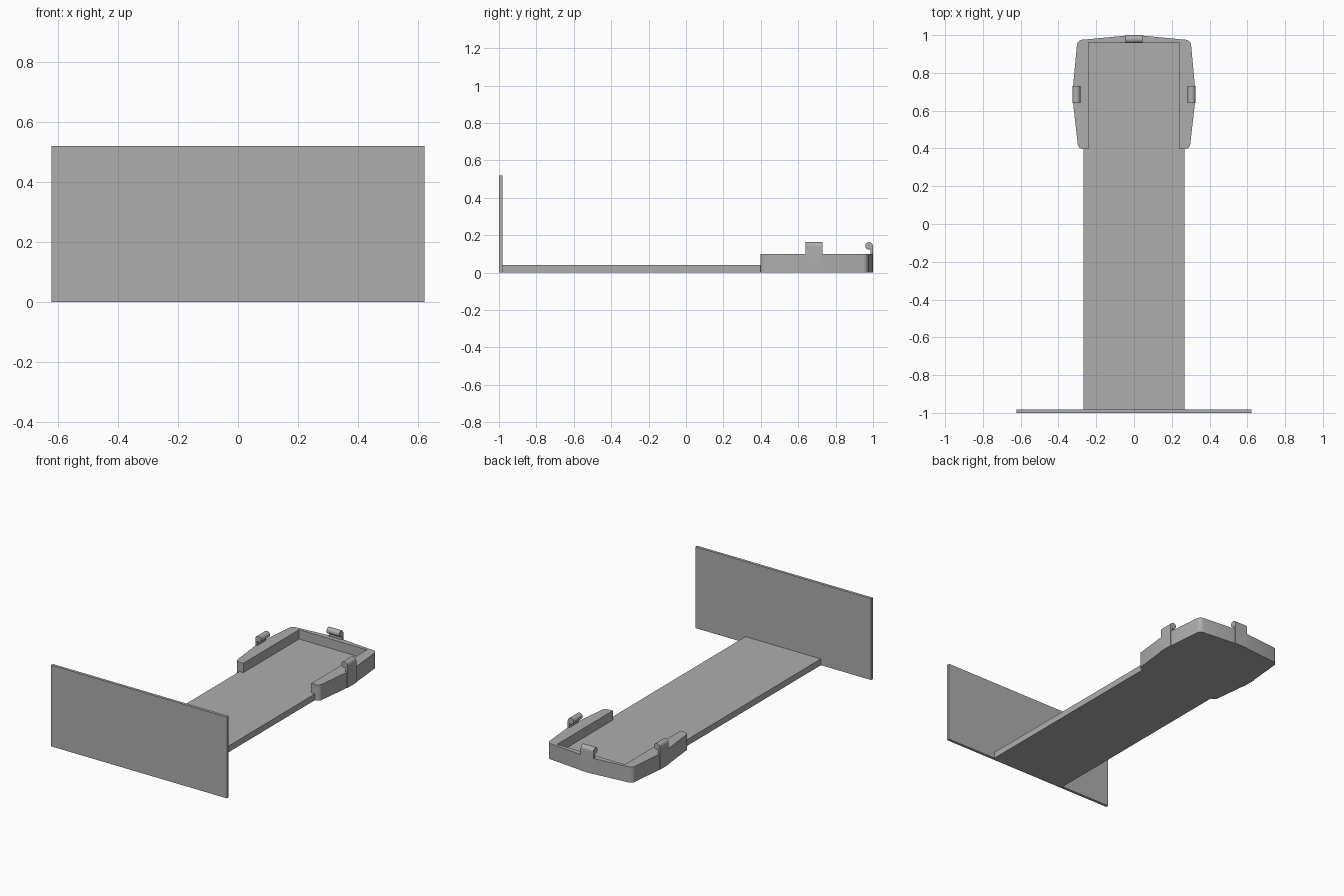
import bpy
import bmesh
from math import pi, sin, cos, radians
from mathutils import Matrix, Vector

if "Cube" in bpy.data.objects:
    bpy.data.objects.remove(bpy.data.objects["Cube"], do_unlink=True)

grey = bpy.data.materials.new("plain grey")
grey.use_nodes = True
colour = (0.42, 0.42, 0.42, 1)
grey.diffuse_color = colour
grey.node_tree.nodes["Principled BSDF"].inputs["Base Color"].default_value = colour


def finish(name, bm, smooth=False):
    bmesh.ops.recalc_face_normals(bm, faces=bm.faces)
    mesh = bpy.data.meshes.new(name)
    bm.to_mesh(mesh)
    bm.free()
    mesh.materials.append(grey)
    obj = bpy.data.objects.new(name, mesh)
    bpy.context.collection.objects.link(obj)
    if smooth:
        bpy.ops.object.select_all(action="DESELECT")
        obj.select_set(True)
        bpy.context.view_layer.objects.active = obj
        bpy.ops.object.shade_smooth_by_angle(angle=radians(30))
    return obj


def box(name, lo, hi):
    lo, hi = Vector(lo), Vector(hi)
    bm = bmesh.new()
    bmesh.ops.create_cube(bm, size=1)
    for v in bm.verts:
        v.co = (lo + hi) / 2 + v.co * (hi - lo)
    return finish(name, bm)


def prism(points, along):
    """Extrude a closed outline into a solid."""
    bm = bmesh.new()
    face = bm.faces.new([bm.verts.new(p) for p in points])
    extruded = bmesh.ops.extrude_face_region(bm, geom=[face])["geom"]
    moved = [g for g in extruded if isinstance(g, bmesh.types.BMVert)]
    bmesh.ops.translate(bm, verts=moved, vec=along)
    return bm


# Upright panel and long flat tongue
box("front_panel", (-0.622, -1, 0), (0.622, -0.982, 0.52))
box("base_plate", (-0.267, -0.985, 0), (0.267, 0.97, 0.04))

# U-shaped rim, open towards the panel, with rounded outer corners
half = [(0.24, 0.96), (0.24, 0.397), (0.295, 0.397), (0.322, 0.635),
        (0.322, 0.735), (0.3, 0.973), (0.045, 0.997)]
outline = half + [(-x, y) for x, y in reversed(half)]
bm = prism([(x, y, 0) for x, y in outline], (0, 0, 0.1))
corners = [e for e in bm.edges
           if abs(e.verts[0].co.z - e.verts[1].co.z) > 0.05
           and 0.28 < abs(e.verts[0].co.x) < 0.31]
bmesh.ops.bevel(bm, geom=corners, offset=0.025, segments=5,
                profile=0.5, affect="EDGES")
finish("rim", bm, True)

# Snap clips: a thin arm whose rounded head hooks inwards
def arc(cx, cz, r, start, end, steps):
    angles = [radians(start + (end - start) * i / steps) for i in range(steps + 1)]
    return [(cx + r * cos(a), cz + r * sin(a)) for a in angles]


profile = [(0, 0)] + arc(-0.022, 0.141, 0.022, 0, 90, 6)
profile += arc(-0.022, 0.143, 0.02, 110, 250, 6)
profile += [(-0.02, 0.122), (-0.014, 0.13), (-0.014, 0)]


def clip(name, edge, width, place, turn):
    bm = prism([(edge + d, -width / 2, z) for d, z in profile], (0, width, 0))
    bm.transform(Matrix.Translation(place) @ Matrix.Rotation(turn, 4, "Z"))
    finish(name, bm, True)


clip("left_clip", 0.326, 0.09, (0, 0.685, 0), 0)
clip("right_clip", 0.326, 0.09, (0, 0.685, 0), pi)
clip("back_clip", 1.0, 0.09, (0, 0, 0), pi / 2)
